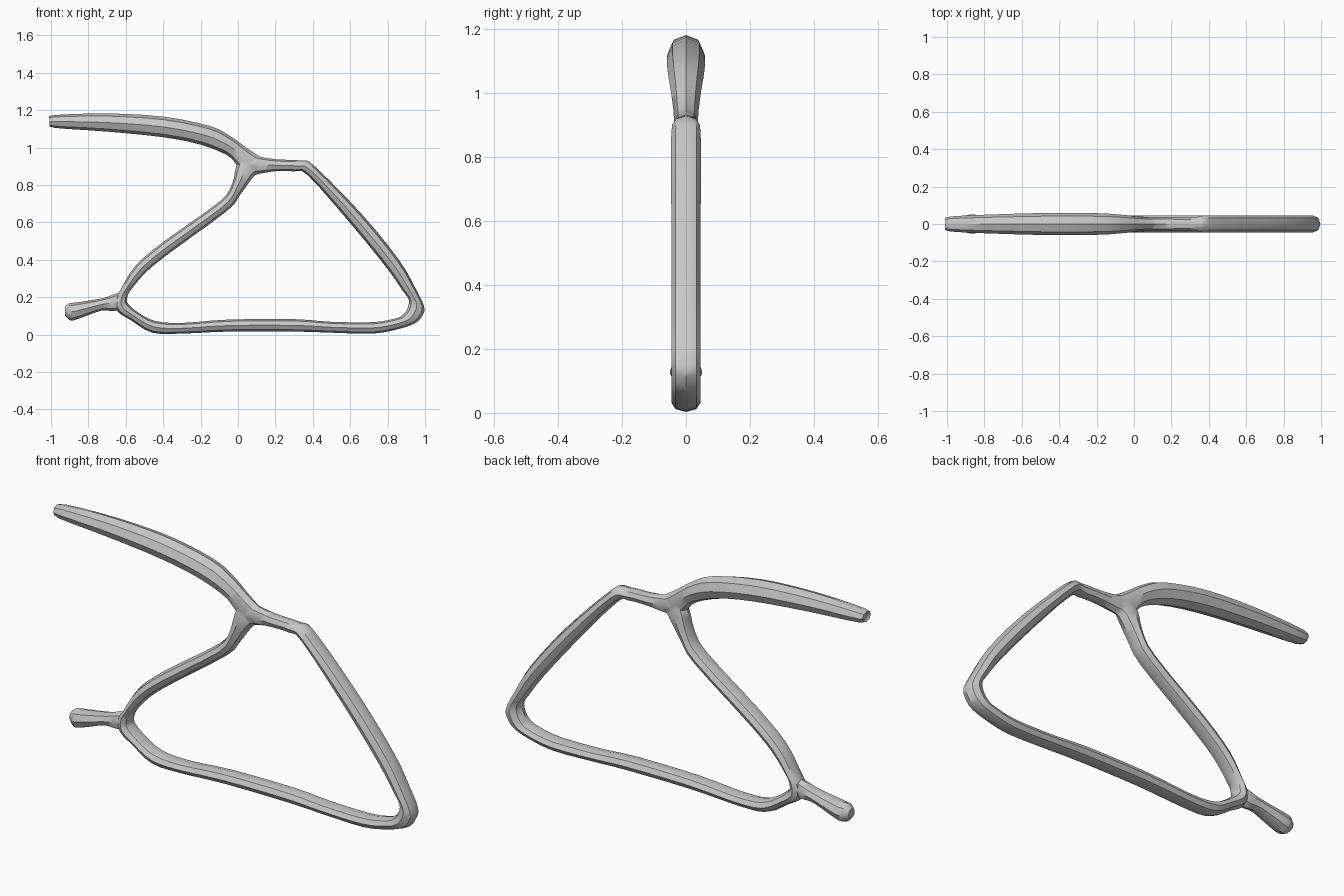
import bpy, bmesh, math
from mathutils import Vector

if "Cube" in bpy.data.objects:
    bpy.data.objects.remove(bpy.data.objects["Cube"])

SIDES = 8
STEPS = 3

grey = bpy.data.materials.new("light_grey")
grey.diffuse_color = (0.58, 0.58, 0.58, 1)
grey.use_nodes = True
grey.node_tree.nodes["Principled BSDF"].inputs["Base Color"].default_value = grey.diffuse_color


def spline(rows, closed):
    """Catmull-Rom interpolation of cross-section stations."""
    rows = [Vector(r) for r in rows]
    n = len(rows)
    pick = (lambda i: rows[i % n]) if closed else (lambda i: rows[max(0, min(n - 1, i))])
    out = []
    for i in range(n if closed else n - 1):
        a, b, c, d = (pick(i + k) for k in (-1, 0, 1, 2))
        for s in range(STEPS):
            t = s / STEPS
            out.append(0.5 * (2 * b + (c - a) * t + (2 * a - 5 * b + 4 * c - d) * t * t
                              + (3 * b - a - 3 * c + d) * t ** 3))
    if not closed:
        out.append(rows[-1])
    return out


def tube(name, rows, closed=False):
    """Eight-sided tube; each station is outer x, z, inner x, z, half depth."""
    bm = bmesh.new()
    rings = []
    for ox, oz, ix, iz, depth in spline(rows, closed):
        mid = Vector(((ox + ix) / 2, 0, (oz + iz) / 2))
        half = Vector(((ox - ix) / 2, 0, (oz - iz) / 2))
        ring = []
        for k in range(SIDES):
            a = math.tau * k / SIDES
            ring.append(bm.verts.new(mid + half * math.cos(a) + Vector((0, depth * math.sin(a), 0))))
        rings.append(ring)
    pairs = list(zip(rings, rings[1:]))
    if closed:
        pairs.append((rings[-1], rings[0]))
    else:
        bm.faces.new(rings[0])
        bm.faces.new(rings[-1])
    for p, q in pairs:
        for k in range(SIDES):
            j = (k + 1) % SIDES
            bm.faces.new((p[k], p[j], q[j], q[k]))
    bmesh.ops.recalc_face_normals(bm, faces=bm.faces)
    mesh = bpy.data.meshes.new(name)
    bm.to_mesh(mesh)
    bm.free()
    mesh.materials.append(grey)
    obj = bpy.data.objects.new(name, mesh)
    bpy.context.collection.objects.link(obj)
    return obj


# Closed triangular loop, clockwise from the upper junction
loop = [
    (0.10, 0.955, 0.13, 0.862), (0.20, 0.937, 0.20, 0.873), (0.34, 0.930, 0.30, 0.872),
    (0.41, 0.90, 0.375, 0.85), (0.665, 0.64, 0.605, 0.59), (0.86, 0.40, 0.80, 0.35),
    (0.945, 0.255, 0.88, 0.235), (0.995, 0.15, 0.912, 0.19), (0.985, 0.10, 0.908, 0.145),
    (0.945, 0.06, 0.88, 0.103), (0.86, 0.03, 0.83, 0.083), (0.72, 0.005, 0.72, 0.066),
    (0.50, 0.01, 0.50, 0.068), (0.30, 0.016, 0.30, 0.082), (-0.05, 0.016, -0.05, 0.08),
    (-0.30, 0.005, -0.30, 0.062), (-0.46, 0.01, -0.44, 0.072), (-0.57, 0.075, -0.53, 0.115),
    (-0.645, 0.125, -0.588, 0.165), (-0.655, 0.19, -0.592, 0.195), (-0.625, 0.245, -0.575, 0.235),
    (-0.55, 0.365, -0.49, 0.335), (-0.40, 0.495, -0.36, 0.44), (-0.10, 0.71, -0.06, 0.66),
    (-0.03, 0.81, 0.01, 0.745), (-0.01, 0.90, 0.075, 0.835), (0.03, 0.97, 0.10, 0.855),
]
frame = tube("frame", [r + (0.036 if r[1] > 0.92 else 0.046,) for r in loop], closed=True)

# Long upper arm flowing into the top junction
arm = tube("upper_arm", [
    (-1.0, 1.155, -1.0, 1.125, 0.02), (-0.985, 1.173, -0.98, 1.105, 0.04),
    (-0.70, 1.182, -0.70, 1.085, 0.053), (-0.40, 1.165, -0.40, 1.055, 0.06),
    (-0.15, 1.115, -0.20, 1.015, 0.057), (-0.04, 1.06, -0.06, 0.96, 0.048),
    (0.05, 0.995, -0.01, 0.91, 0.04), (0.12, 0.95, 0.03, 0.86, 0.036),
    (0.17, 0.925, 0.09, 0.87, 0.025)])

# Short flared stub at the lower left junction
stub = tube("lower_stub", [
    (-0.925, 0.15, -0.925, 0.10, 0.025), (-0.90, 0.168, -0.895, 0.075, 0.045),
    (-0.86, 0.172, -0.85, 0.085, 0.05), (-0.72, 0.195, -0.73, 0.128, 0.04),
    (-0.65, 0.22, -0.66, 0.125, 0.038), (-0.61, 0.215, -0.61, 0.15, 0.03)])

# Fuse the parts into one skin
bpy.context.view_layer.objects.active = frame
for part in (arm, stub):
    mod = frame.modifiers.new("join", 'BOOLEAN')
    mod.operation = 'UNION'
    mod.solver = 'EXACT'
    mod.object = part
    bpy.ops.object.modifier_apply(modifier=mod.name)
    bpy.data.objects.remove(part)

bpy.ops.object.select_all(action='DESELECT')
frame.select_set(True)
bpy.ops.object.shade_smooth_by_angle(angle=math.radians(40))
